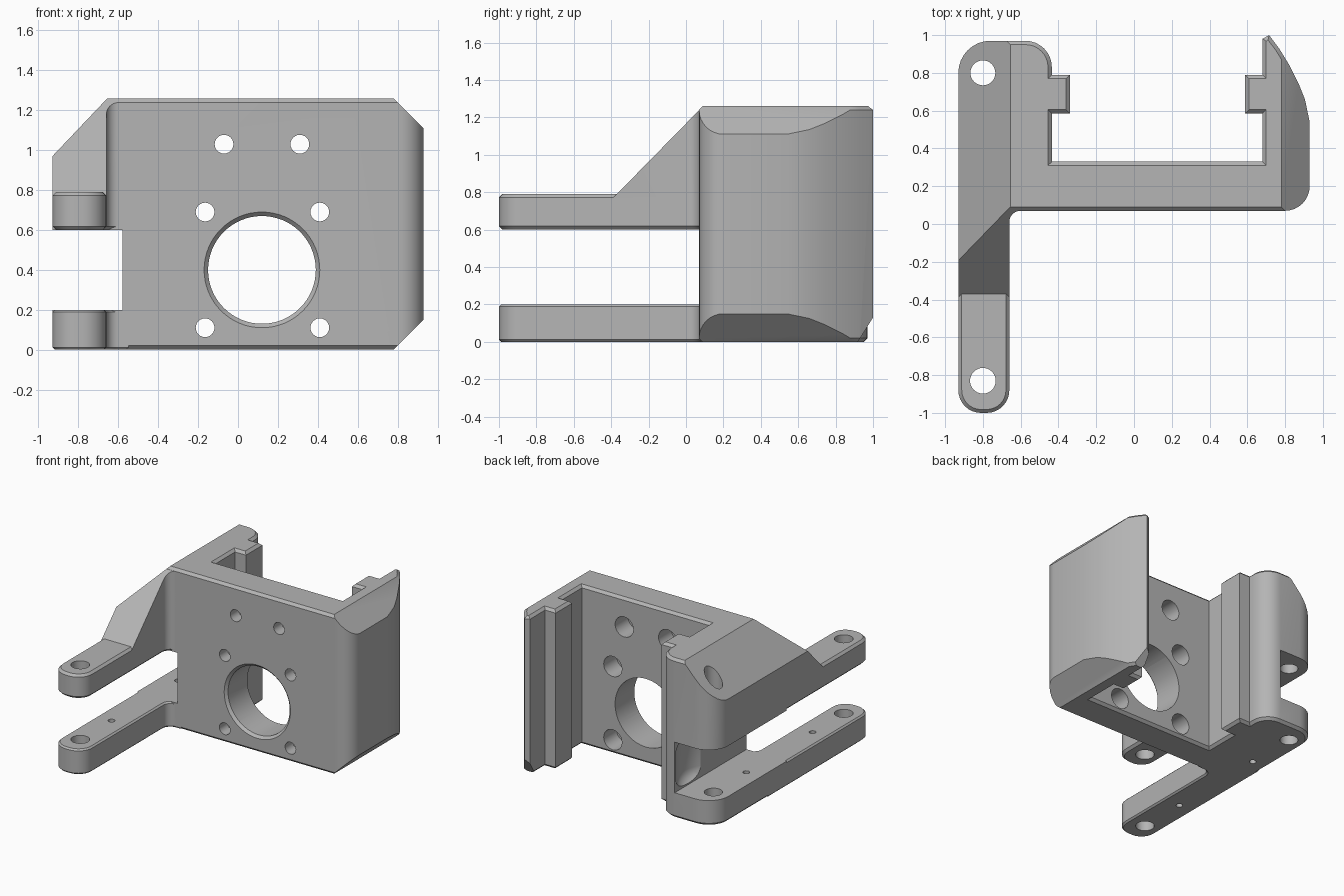
import bpy, bmesh, math
from mathutils import Vector, Matrix

cube = bpy.data.objects.get("Cube")
if cube:
    bpy.data.objects.remove(cube, do_unlink=True)

grey = bpy.data.materials.new("plain_grey")
grey.use_nodes = True
colour = (0.46, 0.46, 0.46, 1)
grey.diffuse_color = colour
for node in grey.node_tree.nodes:
    if node.type == 'BSDF_PRINCIPLED':
        node.inputs["Base Color"].default_value = colour


def add_object(name, bm):
    bmesh.ops.recalc_face_normals(bm, faces=bm.faces)
    mesh = bpy.data.meshes.new(name)
    bm.to_mesh(mesh)
    bm.free()
    mesh.materials.append(grey)
    obj = bpy.data.objects.new(name, mesh)
    bpy.context.collection.objects.link(obj)
    return obj


def rounded(points, steps=8):
    """Turn (x, y) and (x, y, radius) corners into an outline with arcs."""
    out = []
    for i, p in enumerate(points):
        here = Vector(p[:2])
        if len(p) == 2:
            out.append(here)
            continue
        a = (Vector(points[i - 1][:2]) - here).normalized()
        b = (Vector(points[(i + 1) % len(points)][:2]) - here).normalized()
        half = a.angle(b) / 2
        centre = here + (a + b).normalized() * p[2] / math.sin(half)
        reach = p[2] / math.tan(half)
        start, end = here + a * reach - centre, here + b * reach - centre
        sweep = math.pi - 2 * half
        for k in range(steps + 1):
            t = k / steps
            arc = start * math.sin((1 - t) * sweep) + end * math.sin(t * sweep)
            out.append(centre + arc / math.sin(sweep))
    return out


def prism(name, points, axis, low, high, rim=0):
    """Extrude an outline along an axis, with chamfered rims if wanted."""
    place = {'X': lambda a, b, h: (h, a, b),
             'Y': lambda a, b, h: (a, h, b),
             'Z': lambda a, b, h: (a, b, h)}[axis]
    bm = bmesh.new()
    base = bm.faces.new([bm.verts.new(place(p[0], p[1], low)) for p in rounded(points)])
    up = bmesh.ops.extrude_face_region(bm, geom=[base], use_keep_orig=True)
    moved = [g for g in up["geom"] if isinstance(g, bmesh.types.BMVert)]
    bmesh.ops.translate(bm, verts=moved, vec=Vector(place(0, 0, high - low)))
    bmesh.ops.recalc_face_normals(bm, faces=bm.faces)
    if rim:
        k = 'XYZ'.index(axis)
        edges = [e for e in bm.edges if abs(e.verts[0].co[k] - e.verts[1].co[k]) < 1e-5]
        bmesh.ops.bevel(bm, geom=edges, offset=rim, segments=1, affect='EDGES')
    return add_object(name, bm)


def drill(centre, axis, r1, r2, depth, sides=32, rim=0):
    """Cylinder or cone cutter; r1 is at the low end of its axis."""
    bm = bmesh.new()
    bmesh.ops.create_cone(bm, cap_ends=True, segments=sides, radius1=r1, radius2=r2, depth=depth)
    if rim:
        edges = [e for e in bm.edges if abs(e.verts[0].co.z - e.verts[1].co.z) < 1e-5]
        bmesh.ops.bevel(bm, geom=edges, offset=rim, segments=5, profile=0.5, affect='EDGES')
    if axis == 'Y':
        bmesh.ops.rotate(bm, verts=bm.verts, matrix=Matrix.Rotation(-math.pi / 2, 3, 'X'))
    bmesh.ops.translate(bm, verts=bm.verts, vec=centre)
    return add_object("cutter", bm)


def cut(obj, cutter):
    cutter.hide_render = True
    mod = obj.modifiers.new("cut", 'BOOLEAN')
    mod.operation, mod.solver, mod.object = 'DIFFERENCE', 'EXACT', cutter
    bpy.context.view_layer.objects.active = obj
    bpy.ops.object.modifier_apply(modifier=mod.name)
    bpy.data.objects.remove(cutter, do_unlink=True)


# Main bracket: front plate, hinge column, curved wing and two guide ridges
body = prism("bracket_body", [
    (-0.93, 0.07), (0.93, 0.07, 0.13), (0.93, 0.54), (0.905, 0.66), (0.873, 0.74),
    (0.82, 0.845), (0.768, 0.93), (0.715, 1.0), (0.68, 0.98),
    (0.68, 0.79), (0.588, 0.79), (0.588, 0.585), (0.68, 0.585), (0.68, 0.33),
    (-0.435, 0.33), (-0.435, 0.585), (-0.34, 0.585), (-0.34, 0.79), (-0.435, 0.79),
    (-0.435, 0.97, 0.14), (-0.93, 0.97, 0.17)], 'Z', 0, 1.26, 0.02)

# Arms and the sloping rib share one outline
arm = [(-0.93, -1, 0.12), (-0.66, -1, 0.12), (-0.66, 0.07, 0.06),
       (-0.55, 0.07), (-0.55, 0.3), (-0.93, 0.3)]
lower_arm = prism("lower_arm", arm, 'Z', 0, 0.2, 0.012)
upper_arm = prism("upper_arm", arm, 'Z', 0.6, 0.79, 0.018)
rib = prism("sloping_rib", arm, 'Z', 0.7, 1.26, 0.02)
cut(rib, prism("cutter", [(-1.2, 0.6), (-0.556, 0.6), (0.184, 1.355), (0.184, 1.5), (-1.2, 1.5)],
               'X', -1.2, -0.4))

# Sloped shoulder over the column and rib
for part in (body, rib):
    cut(part, prism("cutter", [(-1.12, 0.77), (-0.56, 1.36), (-1.12, 1.36)], 'Y', -1.2, 1.2))

# Corner chamfers of the wing, above, below and at its lower tip
cut(body, prism("cutter", [(0.68, 1.36), (1.03, 1.01), (1.03, 1.36)], 'Y', -0.2, 1.2))
cut(body, prism("cutter", [(0.68, -0.1), (1.03, 0.25), (1.03, -0.1)], 'Y', -0.2, 1.2))
cut(body, prism("cutter", [(0.9, -0.03), (1.05, 0.21), (1.05, -0.03)], 'X', 0.5, 1.1))

# Open slot between the arms, with round clearance at the hinge
cut(body, prism("cutter", [(-1.1, 0.2), (-0.58, 0.2), (-0.58, 0.6), (-1.1, 0.6)], 'Y', -0.2, 1.2))
cut(body, drill((-0.8, 0.8, 0.4), 'Z', 0.27, 0.27, 0.398, 48, 0.09))

# Large round opening with chamfered mouth
cut(body, drill((0.12, 0.2, 0.4), 'Y', 0.27, 0.27, 0.6, 64))
cut(body, drill((0.12, 0.075, 0.4), 'Y', 0.305, 0.265, 0.04, 64))

# Screw holes, wider from the back
for x, z in [(-0.07, 1.03), (0.31, 1.03)] + [(x, z) for x in (-0.165, 0.41) for z in (0.11, 0.69)]:
    cut(body, drill((x, 0.2, z), 'Y', 0.047, 0.047, 0.6, 24))
    cut(body, drill((x, 0.29, z), 'Y', 0.08, 0.08, 0.24, 24))

# Hinge holes and small pin holes
cut(body, drill((-0.8, 0.8, 0.6), 'Z', 0.066, 0.066, 1.6))
cut(body, drill((-0.8, 0.39, 0.1), 'Z', 0.025, 0.025, 0.4, 16))
cut(lower_arm, drill((-0.8, -0.44, 0.1), 'Z', 0.025, 0.025, 0.4, 16))
for part in (lower_arm, upper_arm):
    cut(part, drill((-0.8, -0.83, 0.4), 'Z', 0.068, 0.068, 1.2))

# Smooth the rounded surfaces and keep the edges crisp
bpy.ops.object.select_all(action='DESELECT')
for part in (body, lower_arm, upper_arm, rib):
    part.select_set(True)
bpy.context.view_layer.objects.active = body
bpy.ops.object.shade_smooth_by_angle(angle=math.radians(28))
